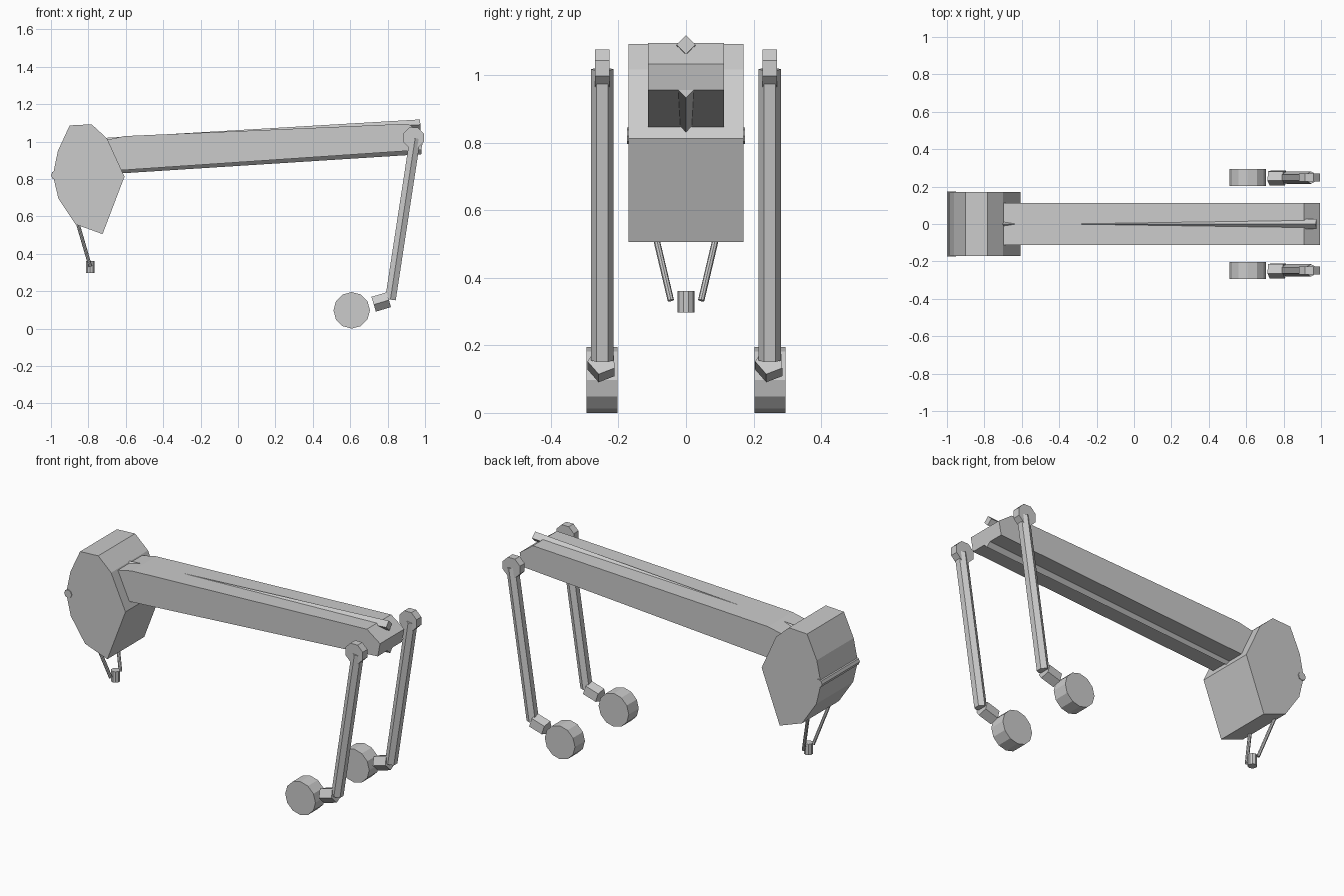
import bpy, bmesh, math
from mathutils import Vector

if "Cube" in bpy.data.objects:
    bpy.data.objects.remove(bpy.data.objects["Cube"], do_unlink=True)

GREY = (0.6, 0.6, 0.6, 1.0)
mat = bpy.data.materials.new("plain grey")
mat.use_nodes = True
mat.diffuse_color = GREY
mat.node_tree.nodes["Principled BSDF"].inputs["Base Color"].default_value = GREY


def loft(name, ring_a, ring_b):
    """Solid between two matching rings of points."""
    bm = bmesh.new()
    a = [bm.verts.new(p) for p in ring_a]
    b = [bm.verts.new(p) for p in ring_b]
    n = len(a)
    bm.faces.new(a)
    bm.faces.new(b)
    for i in range(n):
        j = (i + 1) % n
        bm.faces.new((a[i], a[j], b[j], b[i]))
    bmesh.ops.recalc_face_normals(bm, faces=bm.faces)
    mesh = bpy.data.meshes.new(name)
    bm.to_mesh(mesh)
    bm.free()
    mesh.materials.append(mat)
    obj = bpy.data.objects.new(name, mesh)
    bpy.context.collection.objects.link(obj)
    return obj


def extrude_side(name, profile, half_width):
    """Side profile in x and z, extruded across the width."""
    return loft(name, [(x, -half_width, z) for x, z in profile],
                [(x, half_width, z) for x, z in profile])


def rod(name, start, end, radius, sides, turn=0):
    """Many-sided bar from start to end."""
    start, end = Vector(start), Vector(end)
    axis = (end - start).normalized()
    u = Vector((1, 0, 0)) if abs(axis.y) > 0.9 else Vector((0, 1, 0))
    u = (u - axis * u.dot(axis)).normalized()
    v = axis.cross(u)
    angles = [math.radians(turn) + math.tau * i / sides for i in range(sides)]
    ring = [(u * math.cos(t) + v * math.sin(t)) * radius for t in angles]
    return loft(name, [start + p for p in ring], [end + p for p in ring])


# Head block and its cross pin
extrude_side("head", [(-0.99, 0.82), (-0.963, 0.95), (-0.9, 1.086), (-0.783, 1.092),
                      (-0.7, 1.016), (-0.607, 0.812), (-0.724, 0.505),
                      (-0.868, 0.557), (-0.96, 0.694)], 0.17)
rod("head_pin", (-0.976, -0.174, 0.82), (-0.976, 0.174, 0.82), 0.024, 8)

# Long body beam with a sloped rear edge
extrude_side("body", [(-0.75, 0.998), (-0.607, 1.029), (0.91, 1.095),
                      (0.995, 1.033), (0.98, 0.955), (-0.75, 0.838)], 0.112)

# Diamond section rails along the top and underside
rod("top_rail", (-0.75, 0, 0.989), (0.975, 0, 1.09), 0.028, 4)
rod("bottom_rail", (-0.7, 0, 0.853), (0.98, 0, 0.96), 0.028, 4)

# Small front support
rod("front_foot", (-0.79, 0, 0.297), (-0.79, 0, 0.36), 0.025, 10)

for side, label in ((-1, "right"), (1, "left")):
    rod(label + "_front_strut", (-0.868, side * 0.108, 0.6),
        (-0.79, side * 0.045, 0.333), 0.0095, 8)

    # Rear leg, ankle and wheel
    y = side * 0.248
    rod(label + "_hub", (0.938, y - 0.022, 1.02), (0.938, y + 0.022, 1.02), 0.06, 8, 22.5)
    rod(label + "_leg", (0.815, y, 0.155), (0.947, y, 1.017), 0.033, 6)
    rod(label + "_ankle", (0.725, y, 0.131), (0.806, y, 0.155), 0.0435, 5, 40)
    rod(label + "_wheel", (0.608, y - 0.046, 0.0975), (0.608, y + 0.046, 0.0975), 0.0975, 12)
